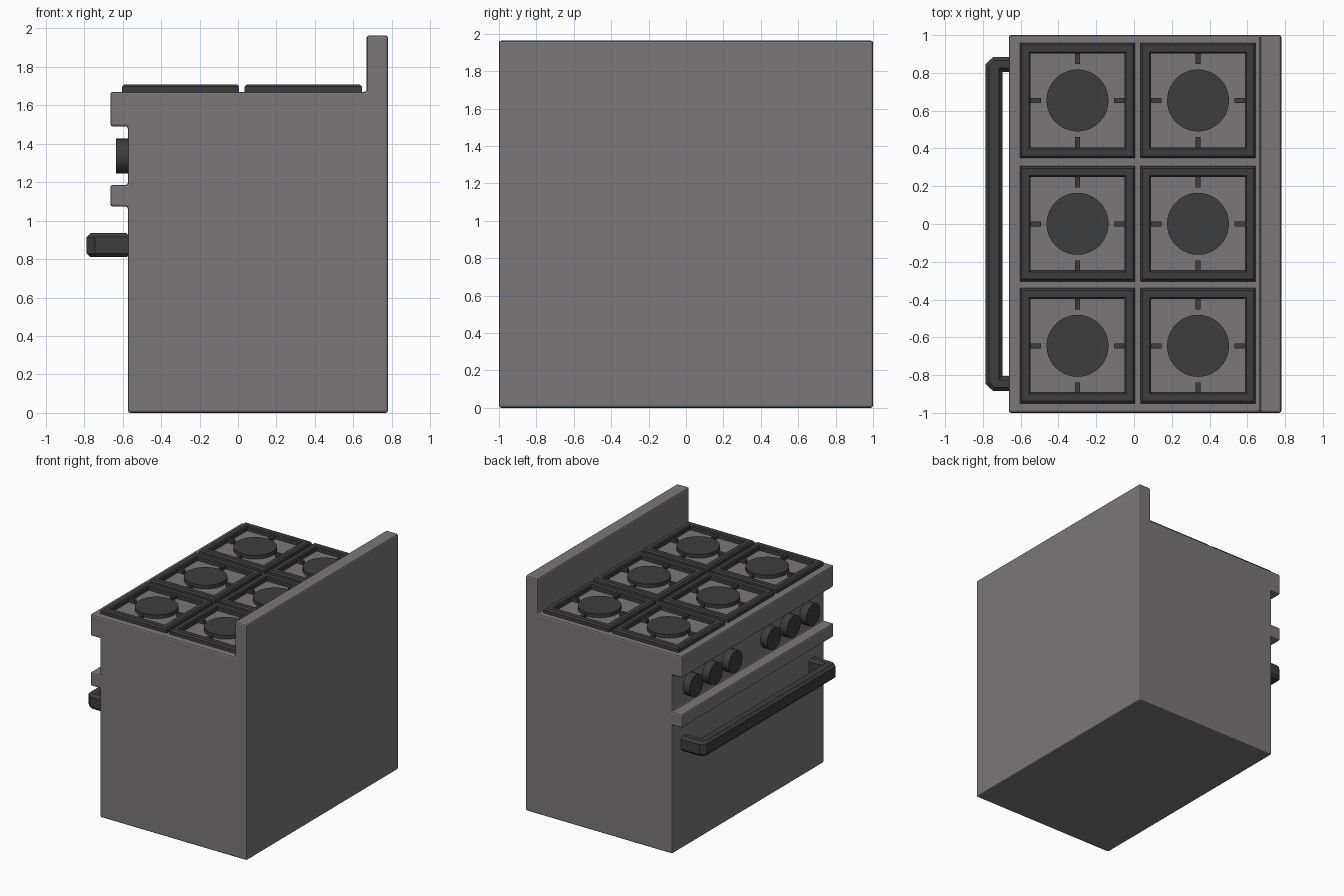
import bpy, bmesh, math
from mathutils import Matrix

if "Cube" in bpy.data.objects:
    bpy.data.objects.remove(bpy.data.objects["Cube"])


def material(name, rgb):
    m = bpy.data.materials.new(name)
    m.diffuse_color = (*rgb, 1)
    m.use_nodes = True
    m.node_tree.nodes["Principled BSDF"].inputs["Base Color"].default_value = m.diffuse_color
    return m


STEEL = material("grey steel", (0.195, 0.186, 0.188))
IRON = material("dark iron", (0.047, 0.047, 0.047))


def finish(bm, name, mat):
    bmesh.ops.recalc_face_normals(bm, faces=bm.faces[:])
    me = bpy.data.meshes.new(name)
    bm.to_mesh(me)
    bm.free()
    me.materials.append(mat)
    ob = bpy.data.objects.new(name, me)
    bpy.context.collection.objects.link(ob)
    return ob


def extrude(points, vec):
    """Prism from a planar outline."""
    bm = bmesh.new()
    f = bm.faces.new([bm.verts.new(p) for p in points])
    r = bmesh.ops.extrude_face_region(bm, geom=[f], use_keep_orig=True)
    new = [v for v in r["geom"] if isinstance(v, bmesh.types.BMVert)]
    bmesh.ops.translate(bm, verts=new, vec=vec)
    return bm


def box(bm, x, y, z0, z1, sx, sy):
    mat = Matrix.Translation((x, y, (z0 + z1) / 2)) @ Matrix.Diagonal((sx, sy, z1 - z0, 1))
    bmesh.ops.create_cube(bm, size=1, matrix=mat)


def cylinder(name, loc, radius, depth, axis_x=False):
    bm = bmesh.new()
    rot = Matrix.Rotation(math.pi / 2, 4, 'Y') if axis_x else Matrix()
    bmesh.ops.create_cone(bm, cap_ends=True, segments=40, radius1=radius, radius2=radius,
                          depth=depth, matrix=Matrix.Translation(loc) @ rot)
    for f in bm.faces:
        f.smooth = len(f.verts) == 4
    for e in bm.edges:
        e.smooth = all(f.smooth for f in e.link_faces)
    return finish(bm, name, IRON)


# Body: one side profile with backguard, top lip and lower rail
F, L, B, G = -0.573, -0.663, 0.78, 0.669
profile = [(F, 0), (B, 0), (B, 1.963), (G, 1.963), (G, 1.67), (L, 1.67),
           (L, 1.49), (F, 1.49), (F, 1.186), (L, 1.186), (L, 1.073), (F, 1.073)]
body = finish(extrude([(x, -1, z) for x, z in profile], (0, 2, 0)), "stove_body", STEEL)
bev = body.modifiers.new("bevel", 'BEVEL')
bev.width, bev.segments = 0.012, 2

# Handle: U outline with chamfered corners and chamfered long edges
half = [(-0.56, 0.885), (-0.745, 0.885), (-0.787, 0.845)]
inner = [(-0.695, 0.805), (-0.56, 0.805)]
outline = half + [(x, -y) for x, y in reversed(half)]
outline += [(x, -y) for x, y in reversed(inner)] + inner
bm = extrude([(x, y, 0.81) for x, y in outline], (0, 0, 0.125))
rims = [e for e in bm.edges if abs(e.verts[0].co.z - e.verts[1].co.z) < 1e-4]
bmesh.ops.bevel(bm, geom=rims, offset=0.02, segments=1, affect='EDGES')
finish(bm, "door_handle", IRON)

# Knobs: two groups of three
for s in (-1, 1):
    for i, y in enumerate((0.255, 0.512, 0.77)):
        cylinder("knob", (-0.598, s * y, 1.335), 0.091, 0.075, True)

# Grates with fingers, and burner caps
for x in (-0.299, 0.339):
    for y in (0.654, 0.001, -0.645):
        bm = bmesh.new()
        o, n = 0.305, 0.248
        rings = []
        for r, z in ((o, 1.665), (o, 1.697), (o - 0.012, 1.709),
                     (n + 0.008, 1.709), (n, 1.701), (n, 1.665)):
            rings.append([bm.verts.new((x + a * r, y + b * r, z))
                          for a, b in ((-1, -1), (1, -1), (1, 1), (-1, 1))])
        for k in range(6):
            p, q = rings[k], rings[(k + 1) % 6]
            for j in range(4):
                bm.faces.new((p[j], p[(j + 1) % 4], q[(j + 1) % 4], q[j]))
        for s in (-1, 1):
            box(bm, x + s * 0.223, y, 1.665, 1.700, 0.06, 0.026)
            box(bm, x, y + s * 0.223, 1.665, 1.700, 0.026, 0.06)
        finish(bm, "grate", IRON)
        cylinder("burner_cap", (x, y, 1.683), 0.164, 0.036)
